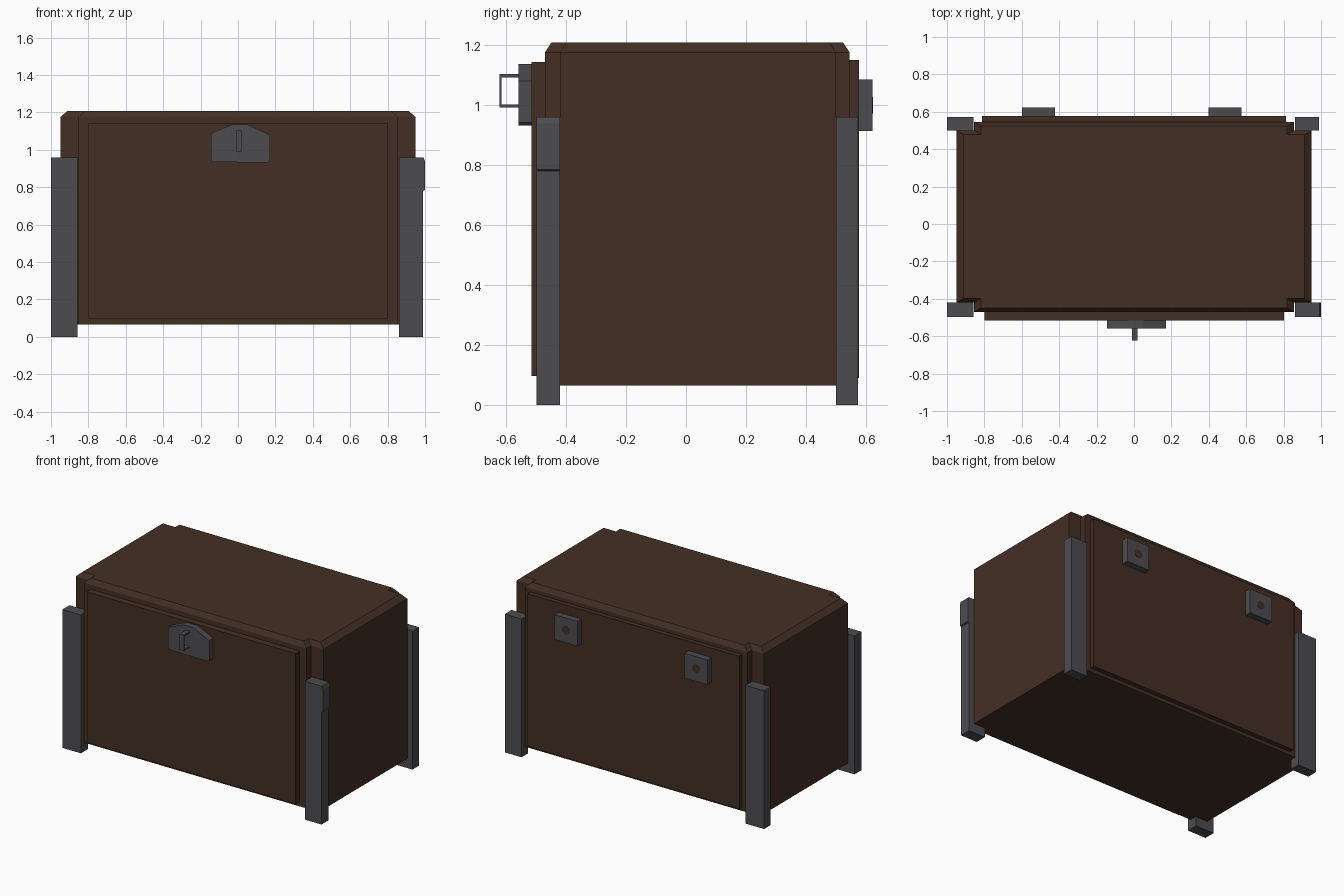
import bpy, bmesh, math

if "Cube" in bpy.data.objects:
    bpy.data.objects.remove(bpy.data.objects["Cube"])


def material(name, rgb):
    m = bpy.data.materials.new(name)
    m.diffuse_color = (*rgb, 1)
    m.use_nodes = True
    m.node_tree.nodes["Principled BSDF"].inputs["Base Color"].default_value = m.diffuse_color
    return m


WOOD = material("dark_brown_wood", (0.056, 0.028, 0.018))
IRON = material("dark_grey_iron", (0.073, 0.073, 0.081))


def loft(name, loops, mat):
    """Skin closed loops of equal point count and cap both ends."""
    bm = bmesh.new()
    rings = [[bm.verts.new(p) for p in loop] for loop in loops]
    n = len(rings[0])
    for a, b in zip(rings, rings[1:]):
        for i in range(n):
            j = (i + 1) % n
            bm.faces.new((a[i], a[j], b[j], b[i]))
    bm.faces.new(rings[0][::-1])
    bm.faces.new(rings[-1])
    bmesh.ops.recalc_face_normals(bm, faces=bm.faces)
    me = bpy.data.meshes.new(name)
    bm.to_mesh(me)
    bm.free()
    me.materials.append(mat)
    ob = bpy.data.objects.new(name, me)
    bpy.context.collection.objects.link(ob)
    return ob


def prism_y(name, profile, y0, y1, mat):
    """Extrude an (x, z) profile along y."""
    return loft(name, [[(x, y, z) for x, z in profile] for y in (y0, y1)], mat)


def box(name, x0, x1, y0, y1, z0, z1, mat):
    return prism_y(name, [(x0, z0), (x1, z0), (x1, z1), (x0, z1)], y0, y1, mat)


# Chest body: rectangle with notched corners, tapered at the top rim
def notched(z, dx, dy):
    xo, xi = 0.95 - dx, 0.855 - dx
    fo, fi, bi, bo = -0.47 + dy, -0.42 + dy, 0.50 - dy, 0.545 - dy
    pts = [(-xi, fo), (xi, fo), (xi, fi), (xo, fi), (xo, bi), (xi, bi),
           (xi, bo), (-xi, bo), (-xi, bi), (-xo, bi), (-xo, fi), (-xi, fi)]
    return [(x, y, z) for x, y in pts]


loft("chest_body", [notched(0.065, 0, 0), notched(1.175, 0, 0),
                    notched(1.208, 0.038, 0.022)], WOOD)

# Raised panels on front and back
box("front_panel", -0.80, 0.803, -0.515, -0.46, 0.097, 1.143, WOOD)
box("back_panel", -0.813, 0.813, 0.535, 0.577, 0.09, 1.15, WOOD)

# Corner posts; the front right one has a slight step on its outer side
box("front_left_post", -1.0, -0.858, -0.498, -0.42, 0, 0.96, IRON)
box("back_left_post", -1.0, -0.858, 0.50, 0.573, 0, 0.96, IRON)
box("back_right_post", 0.862, 0.99, 0.50, 0.573, 0, 0.96, IRON)
prism_y("front_right_post", [(0.862, 0), (0.99, 0), (0.99, 0.78), (1.0, 0.785),
                             (1.0, 0.938), (0.992, 0.96), (0.862, 0.96)],
        -0.498, -0.42, IRON)

# Lock plate with a peaked top
prism_y("lock_plate", [(-0.145, 0.945), (-0.135, 0.935), (0.16, 0.932), (0.17, 0.942),
                       (0.17, 1.08), (0.05, 1.136), (-0.03, 1.136), (-0.145, 1.088)],
        -0.558, -0.51, IRON)

# Latch handle: thin C-shaped bracket seen from the side
bracket = [(-0.555, 0.992), (-0.622, 0.992), (-0.622, 1.103), (-0.555, 1.103),
           (-0.555, 1.091), (-0.614, 1.091), (-0.614, 1.002), (-0.555, 1.002)]
loft("latch_handle", [[(x, y, z) for y, z in bracket] for x in (-0.012, 0.02)], IRON)

# Hinge plates with a brown octagonal inlay
for side, x0, x1 in (("left", -0.60, -0.423), ("right", 0.398, 0.576)):
    box(side + "_hinge_plate", x0, x1, 0.57, 0.622, 0.913, 1.085, IRON)
    cx, cz = (x0 + x1) / 2, 0.999
    octagon = [(cx + 0.03 * math.cos(math.radians(22.5 + 45 * i)),
                cz + 0.03 * math.sin(math.radians(22.5 + 45 * i))) for i in range(8)]
    prism_y(side + "_hinge_inlay", octagon, 0.62, 0.6235, WOOD)
